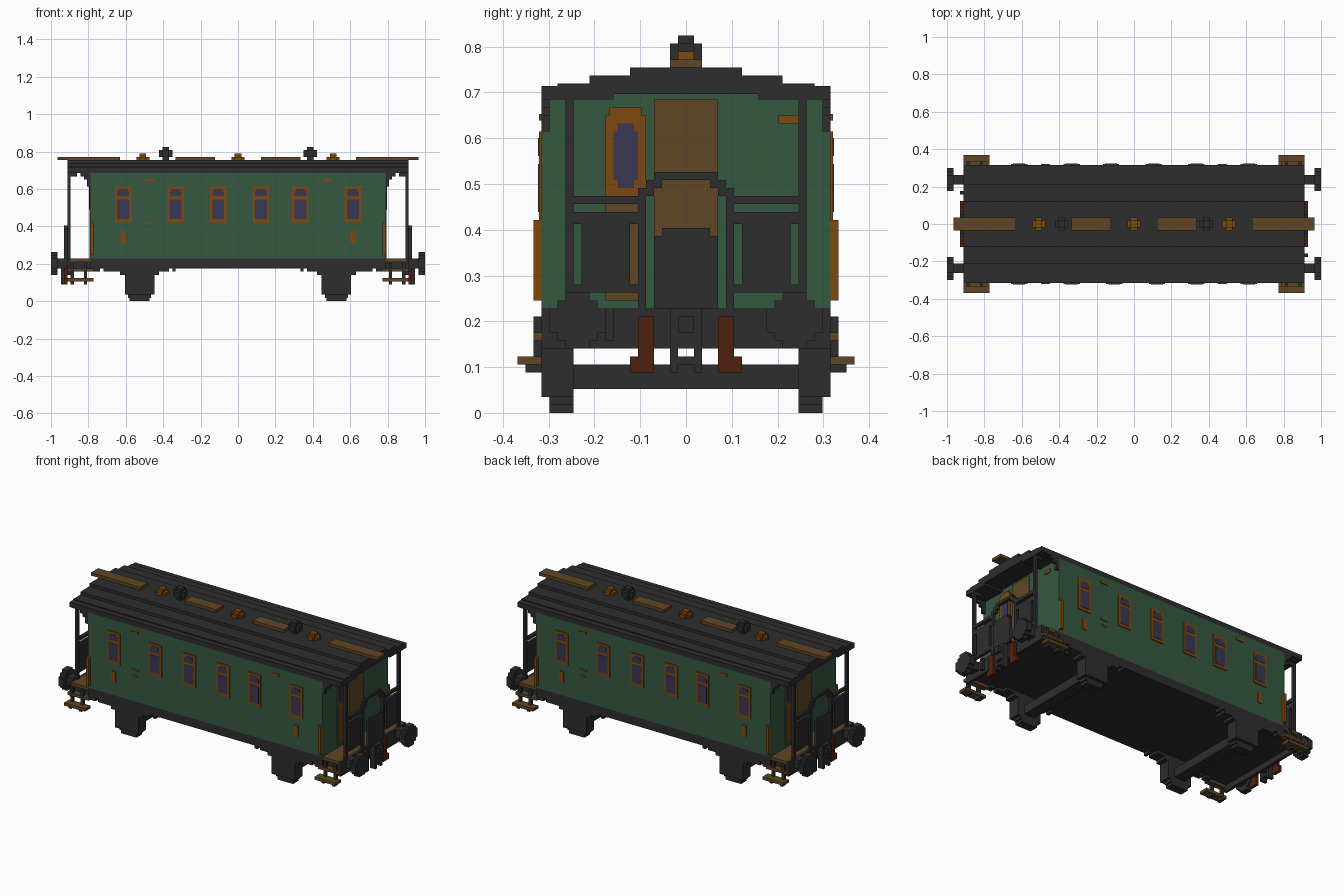
import bpy
import bmesh
from mathutils import Matrix, Vector

cube = bpy.data.objects.get("Cube")
if cube:
    bpy.data.objects.remove(cube)

UNIT = 2 / 114          # edge of one building block
PLATE = 0.3             # thickness of painted plates, in blocks


def material(name, red, green, blue):
    mat = bpy.data.materials.new(name)
    mat.use_nodes = True
    mat.diffuse_color = (red, green, blue, 1)
    mat.node_tree.nodes["Principled BSDF"].inputs["Base Color"].default_value = (red, green, blue, 1)
    return mat


iron = material("dark iron", .027, .027, .027)
paint = material("green paint", .036, .098, .05)
wood = material("brown wood", .115, .062, .018)
brass = material("orange trim", .21, .065, .004)
glass = material("blue glass", .042, .038, .085)
rust = material("rust red", .085, .015, .005)

# Ways of repeating a part: sign pairs for x and y
ONCE = [(1, 1)]
TURN = [(1, 1), (-1, -1)]
ENDS = [(1, 1), (-1, 1)]
ALL = [(1, 1), (-1, 1), (1, -1), (-1, -1)]


def part(name, mat, boxes, repeat=ONCE):
    """One object from boxes given as x, y and z spans in blocks."""
    bm = bmesh.new()
    for x0, x1, y0, y1, z0, z1 in boxes:
        for sx, sy in repeat:
            centre = Vector((sx * (x0 + x1), sy * (y0 + y1), z0 + z1)) * UNIT / 2
            size = Vector((x1 - x0, y1 - y0, z1 - z0)) * UNIT
            bmesh.ops.create_cube(bm, size=1, matrix=Matrix.Translation(centre) @ Matrix.Diagonal(size.to_4d()))
    mesh = bpy.data.meshes.new(name)
    bm.to_mesh(mesh)
    bm.free()
    mesh.materials.append(mat)
    obj = bpy.data.objects.new(name, mesh)
    bpy.context.scene.collection.objects.link(obj)
    return obj


# Carriage body
part("body", paint, [(-45, 45, -18, 18, 13, 39), (-45, 45, -9, 9, 39, 40)])

# Stepped roof with raised centre
part("roof", iron, [(-52, 52, -half, half, z, z + 1)
                    for half, z in ((18, 40 - PLATE), (16, 40), (12, 41), (7, 42))])
part("roof_edges", iron, [(0, 52, 9, 18, 39, 40)], ALL)
part("roof_boards", wood, [(36, 55, -2, 2, 43, 44), (7, 19, -2, 2, 43, 44)], ENDS)

# Roof vents and chimneys
for name, x in (("left_vent", 29), ("middle_vent", 0), ("right_vent", -29)):
    part(name, brass, [(x - 2, x + 2, -1, 1, 43, 44), (x - 1, x + 1, -2, 2, 43, 44),
                       (x - 1, x + 1, -1, 1, 44, 45)])
part("chimneys", iron, [(21, 23, -1, 1, 43, 47), (20, 24, -1, 1, 44, 46),
                        (21, 23, -2, 2, 44, 46)], ENDS)

# Side windows: frame plate with two panes
for number, x in enumerate((-35, -19, -6, 7, 19, 35), 1):
    front = -18 - PLATE
    part(f"window_frames_{number}", brass, [(x - 2.5, x + 2.5, front, -18, 24, 35)], TURN)
    part(f"window_panes_{number}", glass, [
        (x - 1.8, x + 1.8, front - .1, -18, 25, 31),
        (x - 1.8, x + 1.8, front - .1, -18, 32, 33.5),
        (x - 1.3, x + 1.3, front - .1, -18, 33, 34.2)], TURN)

# Painted marks on the sides
part("side_marks", brass, [(x - w, x + w, -18 - PLATE, -18, z, z + h) for x, w, z, h in (
    (-27, 1.4, 36.4, .8), (27, 1.4, 36.4, .8), (-35, .8, 17.5, 3.8),
    (35, .8, 17.5, 3.8), (-27, 1.4, 23.6, .5), (-27, .8, 21.6, .4))], TURN)

# End walls: door, window and mark
wall = 45
part("end_doors", wood, [(wall, wall + PLATE, -4, 4, 13, 39)], TURN)
part("end_window_sills", wood, [(wall, wall + PLATE, -10, -6, 14, 27)], TURN)
part("end_window_frames", brass, [(wall, wall + PLATE, -10, -5, 27, 37),
                                  (wall, wall + PLATE, -9.5, -5.5, 37, 38)], TURN)
part("end_window_panes", glass, [(wall, wall + .4, -9, -6, 29, 35),
                                 (wall, wall + .4, -8.5, -6.5, 28, 36)], TURN)
part("end_marks", brass, [(wall, wall + PLATE, 11.5, 14, 36, 37)], TURN)

# Roof brackets, platform posts and handrails
part("roof_brackets", iron, [(45, 46, 17, 18, 35, 37), (45, 47, 17, 18, 37, 38),
                             (45, 48, 17, 18, 38, 39), (49, 51, 14, 15, 38, 39)], ALL)
part("platform_posts", iron, [(51, 52, 14, 15, 13, 39)], ALL)
part("handrails", brass, [(44, 45, 18, 19, 14, 24)], ALL)

# End railings with panels, arch and gate
part("railing_bars", iron, [(51, 52, 5, 14, 26, 27), (51, 52, 5, 6, 13, 28),
                            (51, 52, 0, 3, 29, 30), (51, 52, 3, 4, 28, 30),
                            (51, 52, 4, 5, 27, 29)], ALL)
part("railing_panels", iron, [(51, 52, 7, 13, 15, 25), (51, 52, 6, 14, 15, 16),
                              (51, 52, 6, 14, 23.5, 25)], ALL)
part("gates", iron, [(52, 53, -4, 4, 13, 22), (52, 53, -3, 3, 22, 23)], ENDS)

# Floor frame, buffer beams and wooden platforms
part("floor_frame", iron, [(-51, 51, -17, 17, 10, 12), (-45, 45, -18, 18, 10, 13)])
part("buffer_beams", iron, [(51, 52, -18, 18, 8, 13)], ENDS)
part("platform_floors", wood, [(45, 51, -18, 18, 12, 13)], ENDS)

# Buffers
part("buffer_shanks", iron, [(52, 55, 12, 15, 10, 13)], ALL)
part("buffer_discs", iron, [(55, 57, 13.5 - w, 13.5 + w, 11.5 - h, 11.5 + h)
                            for w, h in ((3.5, 1.5), (2.5, 2.5), (1.5, 3.5))], ALL)

# Couplings, hoses and red hangers
part("couplings", iron, [(52, 54, 1, 2, 5, 13), (52, 54, 0, 1, 6, 7),
                         (52, 54, 0, 1, 8, 13), (54, 55, 0, 1, 10, 12)], ALL)
part("hoses", iron, [(52, 53, -10, -9, 9, 13)], TURN)
part("red_hangers", rust, [(52, 53, 4, 6, 6, 12), (52, 53, 4, 7, 5, 7)], ALL)

# Boarding steps
part("step_treads", wood, [(44, 52, 17, 19, 9, 10), (44, 52, 18, 21, 6, 7)], ALL)
part("step_legs", iron, [(x, x + 1, y, y + 1, 5, top) for x in (46, 50)
                         for y, top in ((18, 12), (19, 6))], ALL)

# Wheel blocks, springs and axles
axle = 30
part("wheel_blocks", iron, [(axle - w, axle + w, 14, y, z, top) for w, y, z, top in (
    (3, 17, 0, 1), (3.5, 17, 1, 2), (4.5, 18, 2, 8), (6, 18, 8, 9), (9, 18, 9, 10))], ALL)
part("spring_hangers", iron, [(axle + 9, axle + 11, 16, 18, 9, 10),
                              (axle - 11, axle - 10, 16, 18, 9, 10),
                              (axle + 12, axle + 14, 16, 18, 9, 10)], ALL)
part("axles", iron, [(axle - 2, axle + 2, -14, 14, 3, 6)], ENDS)
